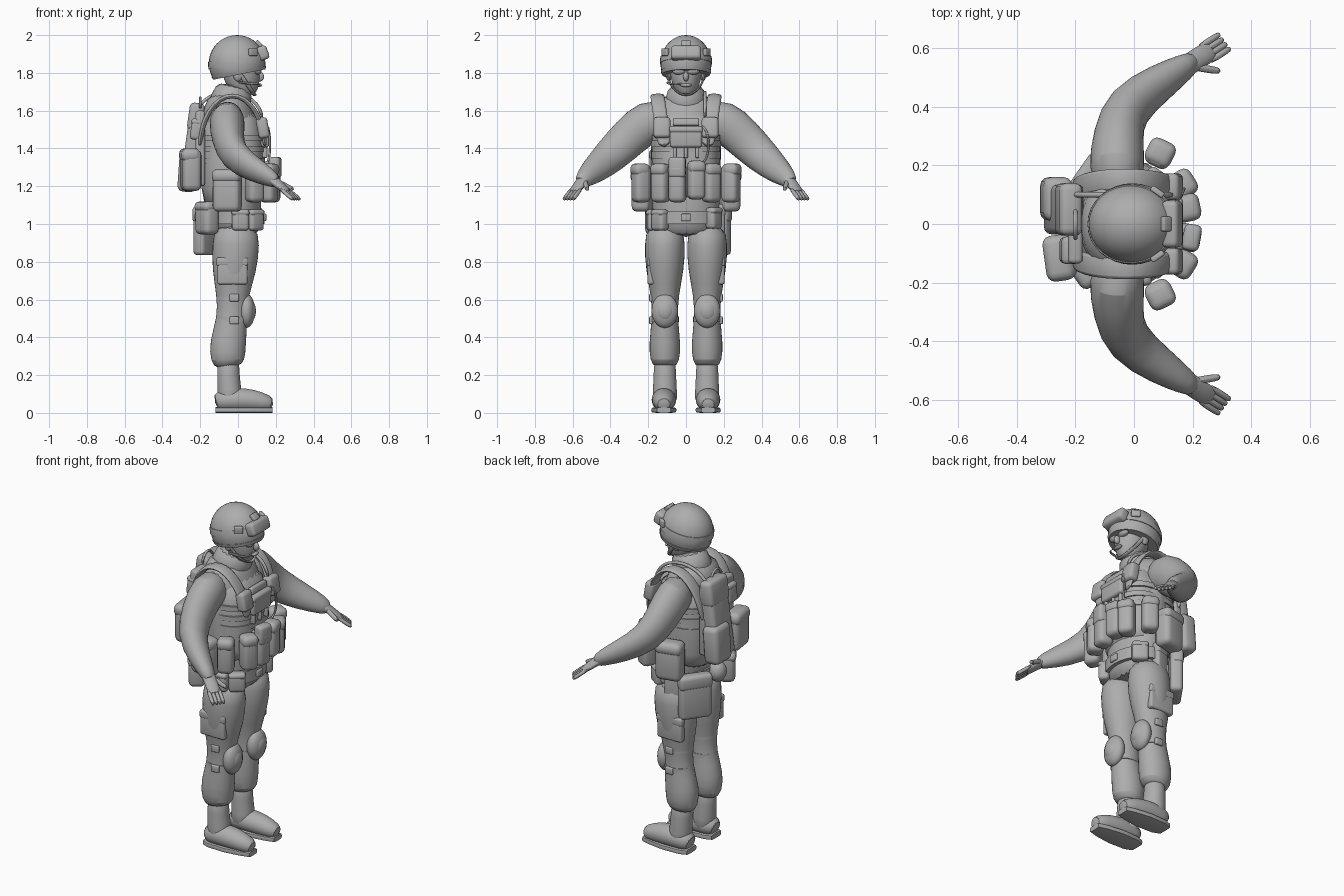
import bpy, bmesh
from math import cos, sin, pi, radians, copysign
from mathutils import Vector, Matrix, Euler

if "Cube" in bpy.data.objects:
    bpy.data.objects.remove(bpy.data.objects["Cube"], do_unlink=True)

GREY = (.42, .42, .42, 1)
grey = bpy.data.materials.new("uniform_grey")
grey.use_nodes = True
grey.diffuse_color = GREY
grey.node_tree.nodes["Principled BSDF"].inputs["Base Color"].default_value = GREY

# Shared sizes: depth, width, height
SMALL, TALL, BIG = (.06, .09, .11), (.09, .09, .2), (.1, .15, .22)
BUCKLE = (.02, .05, .04)
ALONG_X, ALONG_Y = Vector((1, 0, 0)), Vector((0, 1, 0))


def finish(name, bm, subsurf=0):
    bmesh.ops.recalc_face_normals(bm, faces=bm.faces[:])
    mesh = bpy.data.meshes.new(name)
    bm.to_mesh(mesh)
    bm.free()
    mesh.materials.append(grey)
    mesh.shade_smooth()
    mesh.set_sharp_from_angle(angle=radians(40))
    part = bpy.data.objects.new(name, mesh)
    bpy.context.scene.collection.objects.link(part)
    if subsurf:
        smooth = part.modifiers.new("smooth", 'SUBSURF')
        smooth.levels = smooth.render_levels = subsurf


def loft(name, stations, reference=ALONG_Y, sides=16, power=2, subsurf=1):
    """Skin of superellipse rings along a path; each station is (centre, radius, radius)."""
    bm = bmesh.new()
    centres = [Vector(station[0]) for station in stations]
    rings = []
    for i, (centre, radius_a, radius_b) in enumerate(stations):
        following = centres[min(i + 1, len(centres) - 1)]
        tangent = (following - centres[max(i - 1, 0)]).normalized()
        axis_a = reference.cross(tangent).normalized()
        axis_b = tangent.cross(axis_a)
        ring = []
        for k in range(sides):
            turn = 2 * pi * k / sides
            c, s = (copysign(abs(v) ** (2 / power), v) for v in (cos(turn), sin(turn)))
            ring.append(bm.verts.new(centres[i] + axis_a * radius_a * c + axis_b * radius_b * s))
        rings.append(ring)
    for ring, upper in zip(rings, rings[1:]):
        for k in range(sides):
            after = (k + 1) % sides
            bm.faces.new((ring[k], ring[after], upper[after], upper[k]))
    bm.faces.new(rings[0])
    bm.faces.new(rings[-1])
    finish(name, bm, subsurf)


def column(name, rings, y=0, wide=1, **options):
    """Upright loft from (height, x, radius) rings."""
    loft(name, [((x, y, z), r, r * wide) for z, x, r in rings], **options)


def band(name, z, x, radius, y=0, wide=1, power=2, height=.03):
    column(name, [(z, x, radius), (z + height, x, radius)], y, wide, sides=28, power=power, subsurf=0)


def tube(name, path, radius, reference=ALONG_Y, width=None):
    loft(name, [(p, radius, width or radius) for p in path], reference, sides=8, power=3 if width else 2)


def arc(centre, start, bulge, steps=8):
    """Half ellipse from centre + start, over centre + bulge, to centre - start."""
    turns = [pi * i / steps for i in range(steps + 1)]
    return [Vector(centre) + Vector(start) * cos(t) + Vector(bulge) * sin(t) for t in turns]


def pouch(name, place, size, yaw=0, pitch=0, lid=True):
    """Rounded box, depth along its own x, with an optional lid wrapped over the top."""
    bm = bmesh.new()
    depth, width, height = size
    bmesh.ops.create_cube(bm, size=1, matrix=Matrix.Diagonal((*size, 1)))
    if lid:
        lid_size = Matrix.Diagonal((depth, width * 1.05, height / 3, 1))
        bmesh.ops.create_cube(bm, size=1, matrix=Matrix.Translation((depth * .06, 0, height * .36)) @ lid_size)
    bmesh.ops.bevel(bm, geom=bm.edges[:], offset=min(size) * .3, segments=3, profile=.5,
                    affect='EDGES', clamp_overlap=True)
    turn = Euler((0, radians(pitch), radians(yaw))).to_matrix().to_4x4()
    bm.transform(Matrix.Translation(place) @ turn)
    finish(name, bm)


def worn(name, angle, z, size, reach=(.2, .265), lid=True):
    """Pouch worn around the waist, facing outward."""
    x, y = reach[0] * cos(radians(angle)), reach[1] * sin(radians(angle))
    pouch(name, (x, y, z), size, yaw=angle, lid=lid)


def ball(name, place, scale, bottom=None, top=None):
    """Scaled sphere, optionally trimmed by planes that rise toward the face."""
    bm = bmesh.new()
    bmesh.ops.create_uvsphere(bm, u_segments=32, v_segments=20, radius=1)
    bm.transform(Matrix.Translation(place) @ Matrix.Diagonal((*scale, 1)))
    for level, sign in ((bottom, -1), (top, 1)):
        if level:
            everything = bm.verts[:] + bm.edges[:] + bm.faces[:]
            cut = bmesh.ops.bisect_plane(bm, geom=everything, plane_co=(0, 0, level),
                                         plane_no=(-.2 * sign, 0, sign), clear_outer=True)
            rim = [e for e in cut["geom_cut"] if isinstance(e, bmesh.types.BMEdge)]
            bmesh.ops.contextual_create(bm, geom=rim)
    finish(name, bm)


def helmet_shell(name, grow, bottom, top=None):
    scale = Vector((.15, .135, .15)) + Vector((grow, grow, 0))
    ball(name, (-.005, 0, 1.85), scale, bottom, top)


# Body, vest and collar
column("torso", [(.93, -.01, .12), (1, -.01, .14), (1.25, -.02, .14), (1.5, -.04, .15),
                 (1.63, -.06, .13), (1.69, -.05, .09)], wide=1.3, sides=20)
column("vest", [(1.1, -.02, .15), (1.15, -.03, .17), (1.5, -.03, .17), (1.6, -.05, .14)],
       wide=1.06, sides=24, power=2.7)
for row in range(3):
    band(f"vest_webbing_{row}", 1.32 + row * .06, -.03, .172, wide=1.06, power=2.7)
column("collar", [(1.59, -.06, .13), (1.67, -.03, .105), (1.74, -.015, .1)])
column("neck", [(1.62, -.03, .06), (1.78, 0, .07)])

# Head and helmet
column("head", [(1.67, .05, .05), (1.73, .035, .085), (1.8, .015, .107), (1.92, 0, .1)], wide=.85)
ball("nose", (.118, 0, 1.78), (.02, .015, .025))
ball("mouth", (.112, 0, 1.735), (.014, .03, .01))
helmet_shell("helmet", 0, bottom=1.8)
helmet_shell("helmet_rim", .004, bottom=1.79, top=1.81)
helmet_shell("goggle_strap", .004, bottom=1.85, top=1.89)
pouch("goggles", (.13, 0, 1.905), (.06, .16, .075), pitch=-20, lid=False)
pouch("helmet_mount", (.11, 0, 1.955), BUCKLE, pitch=-45, lid=False)
tube("chin_strap", arc((0, 0, 1.81), ALONG_Y * .1, (.09, 0, -.13)), .006, ALONG_X, width=.012)
tube("microphone_boom", arc((0, -.05, 1.75), ALONG_Y * -.05, (.12, 0, -.01)), .007)

for s, side in ((1, "left"), (-1, "right")):
    ball(f"{side}_glasses_lens", (.105, s * .037, 1.81), (.02, .035, .02))
    ball(f"{side}_ear", (0, s * .09, 1.79), (.025, .015, .035))
    pouch(f"{side}_goggle_clip", (.08, s * .11, 1.91), BUCKLE, yaw=s * 55, lid=False)

    # Arms
    wrist = Vector((.18, s * .54, 1.24))
    forward, across = Vector((.14, s * .09, -.12)), Vector((.6, s * -.8, 0))
    arm = [((-.05, s * .1, 1.55), .1), ((-.06, s * .2, 1.55), .12), ((-.055, s * .3, 1.46), .108),
           ((-.03, s * .4, 1.36), .096), ((.09, s * .485, 1.285), .075), (wrist, .05),
           (wrist + forward * .2, .035)]
    loft(f"{side}_sleeve", [(p, r, r * .82) for p, r in arm], ALONG_X)

    # Hand with spread fingers
    loft(f"{side}_palm", [(wrist + forward * t, .028 - t / 50, .038) for t in (-.2, .1, .35, .65)],
         across, sides=12)
    for finger in range(4):
        spread = across * (finger - 1.5) * .02
        tube(f"{side}_finger_{finger}", [wrist + forward * t + spread for t in (.4, .75, .95)], .012, across)
    tube(f"{side}_thumb", [wrist + forward * t + across * t * .16 for t in (0, .3, .5)], .014)

    # Legs
    y = s * .112
    column(f"{side}_trouser_leg", [(1, -.01, .11), (.9, -.01, .13), (.75, -.02, .12), (.62, -.03, .085),
                                   (.5, -.03, .08), (.37, -.055, .1), (.27, -.055, .093), (.24, -.05, .06)],
           y, wide=.86)
    pouch(f"{side}_cargo_pocket", (-.03, s * .185, .75), (.04, .16, .14), yaw=s * 90)
    ball(f"{side}_knee_pad", (.045, y, .54), (.045, .07, .09))
    ball(f"{side}_knee_cap", (.06, y, .54), (.035, .05, .06))
    for place, z in (("lower", .48), ("upper", .6)):
        band(f"{side}_{place}_knee_strap", z, -.03, .085, y, wide=.87)
        pouch(f"{side}_{place}_knee_buckle", (-.02, s * .185, z + .01), BUCKLE, yaw=s * 90, lid=False)

    # Boots
    foot = [(-.122, .045), (-.08, .062), (.03, .066), (.13, .052), (.187, .036)]
    column(f"{side}_boot_shaft", [(.3, -.05, .06), (.2, -.052, .06), (.12, -.045, .065), (.03, -.04, .07)], y)
    loft(f"{side}_boot_foot", [((x, y + s * .005, r + .006), r, r * 1.05) for x, r in foot])
    loft(f"{side}_boot_sole", [((x * .97, y + s * .005, .015), .015, r * 1.02) for x, r in foot],
         sides=12, power=5, subsurf=0)

    # Harness and the pouches worn on both sides
    strap = arc((-.03, y, 1.4), ALONG_X * .175, (0, s * .04, .285))
    tube(f"{side}_shoulder_strap", strap, .014, width=.04)
    pouch(f"{side}_strap_buckle", strap[1], SMALL, pitch=-10, lid=False)
    worn(f"{side}_side_pouch", s * 103, 1.175, BIG, reach=(.25, .235))
    worn(f"{side}_hip_pouch", s * 64, 1.215, TALL)
    worn(f"{side}_front_pouch", s * 32, 1.215, TALL, reach=(.19, .25))

# Chest
pouch("chest_pouch", (.14, 0, 1.46), (.05, .17, .11))
pouch("chest_flap", (.13, 0, 1.54), (.03, .14, .04), pitch=-12, lid=False)
for tab in (-1, 0, 1):
    pouch(f"chest_tab_{tab}", (.14, tab * .06, 1.38), (.03, .02, .06), lid=False)
worn("radio_pouch", 12, 1.23, TALL, reach=(.18, .26))
worn("magazine_pouch", -10, 1.215, TALL, reach=(.18, .26))
worn("magazine_top", -10, 1.3, SMALL, lid=False)
tube("radio_cable", arc((.15, .08, 1.42), (0, 0, -.1), (.02, .04, 0)), .007)

# Belt and hanging gear
BELT = (.14, .18)
band("belt", 1, -.01, .15, wide=1.25, height=.07)
worn("belt_buckle", 0, 1.035, BUCKLE, BELT, lid=False)
worn("belt_pouch_front", -50, 1.02, SMALL, BELT)
worn("belt_pouch_side", -85, 1.02, SMALL, BELT)
worn("belt_pouch_left", 55, 1.03, SMALL, BELT)
worn("holster", 105, 1, (.05, .09, .2), BELT)
worn("drop_pouch", 145, .96, (.07, .18, .25))
worn("canteen_pouch", 215, 1.03, (.09, .12, .17))
ball("canteen", (-.18, -.04, 1.04), (.05, .05, .06))

# Back panel and packs
pouch("back_panel", (-.2, 0, 1.4), (.05, .27, .4), yaw=180, lid=False)
pouch("hydration_pack", (-.24, .05, 1.41), (.08, .17, .44), yaw=180, pitch=-8)
pouch("hydration_pocket", (-.265, .085, 1.28), BIG, yaw=180, pitch=-4, lid=False)
pouch("back_pouch", (-.25, -.115, 1.285), BIG, yaw=188)
pouch("upper_back_pouch", (-.22, -.09, 1.5), SMALL, yaw=180, pitch=-8)
tube("pack_handle", arc((-.2, 0, 1.61), ALONG_Y * .05, (0, 0, .06)), .008, ALONG_X)
tube("drink_tube", arc((-.05, .1, 1.56), ALONG_X * -.18, (0, 0, .14)), .01)
